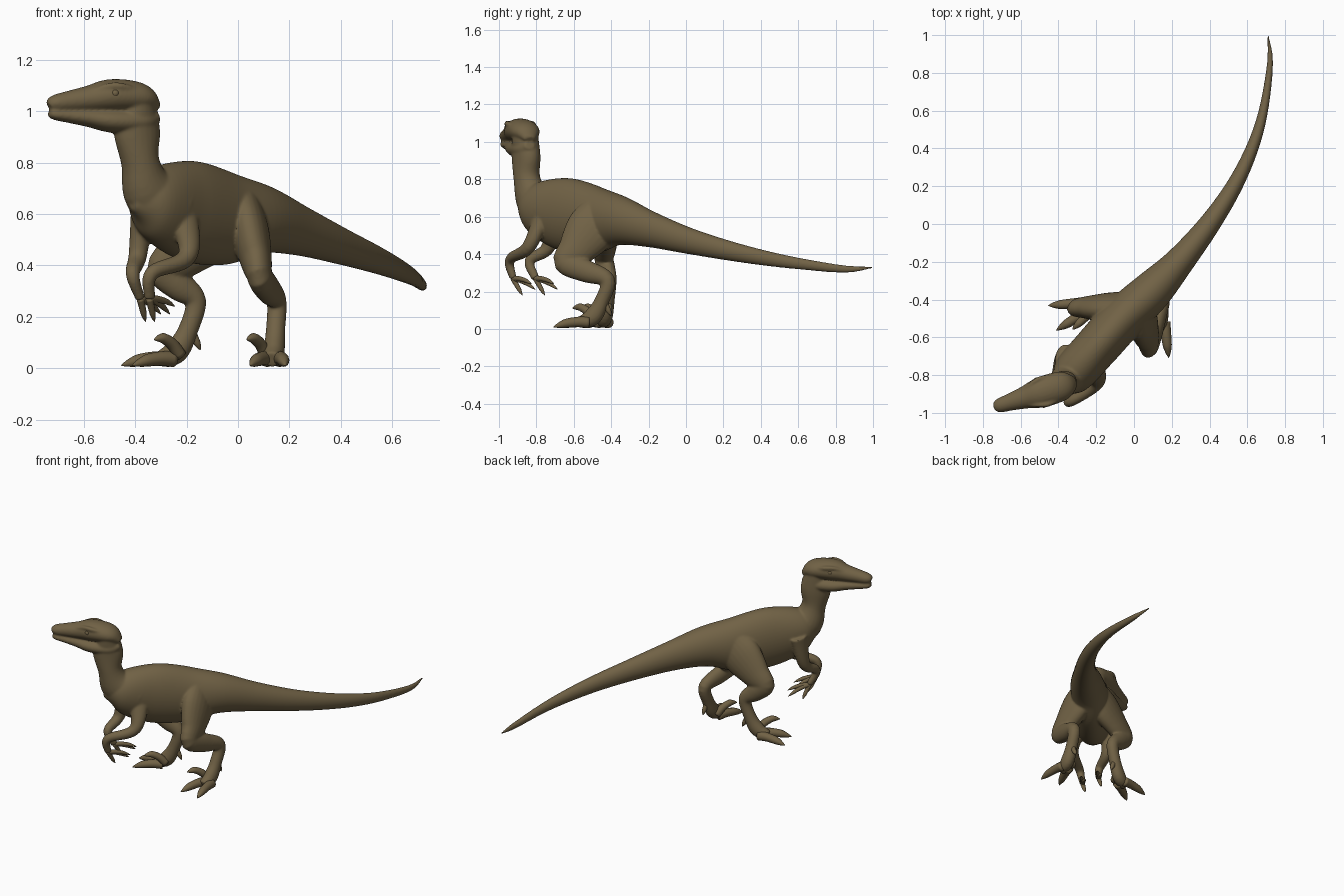
import bpy, bmesh, math
from mathutils import Vector

cube = bpy.data.objects.get("Cube")
if cube:
    bpy.data.objects.remove(cube, do_unlink=True)

# One olive brown hide colour for the whole animal
HIDE = (0.165, 0.122, 0.06, 1)
hide = bpy.data.materials.new("olive_brown_hide")
hide.use_nodes = True
hide.diffuse_color = HIDE
bsdf = hide.node_tree.nodes["Principled BSDF"]
bsdf.inputs["Base Color"].default_value = HIDE
bsdf.inputs["Roughness"].default_value = 0.7


def spline(stations, steps):
    """Catmull-Rom interpolation of station vectors."""
    first, last = stations[0] * 2 - stations[1], stations[-1] * 2 - stations[-2]
    points = [first] + stations + [last]
    result = []
    for a, b, c, d in zip(points, points[1:], points[2:], points[3:]):
        for step in range(steps):
            t = step / steps
            linear = c - a
            square = 2 * a - 5 * b + 4 * c - d
            cubic = 3 * (b - c) + d - a
            result.append(b + (linear * t + square * t ** 2 + cubic * t ** 3) / 2)
    return result + [stations[-1]]


def tube(bm, centres, widths, heights, side, steps=5, sides=24):
    """Skin an elliptical tube along a smooth path; side sets the width direction."""
    stations = [Vector((*centre, width, height))
                for centre, width, height in zip(centres, widths, heights)]
    path = spline(stations, steps)
    middle = [Vector(station[:3]) for station in path]
    rings = []
    for i, station in enumerate(path):
        ahead = middle[min(i + 1, len(path) - 1)]
        behind = middle[max(i - 1, 0)]
        tangent = (ahead - behind).normalized()
        across = Vector(side)
        across = (across - tangent * across.dot(tangent)).normalized()
        up = tangent.cross(across)
        ring = []
        for k in range(sides):
            angle = math.tau * k / sides
            offset = across * station[3] * math.cos(angle) + up * station[4] * math.sin(angle)
            ring.append(bm.verts.new(middle[i] + offset))
        rings.append(ring)
    for ring, following in zip(rings, rings[1:]):
        for k in range(sides):
            n = (k + 1) % sides
            bm.faces.new((ring[k], ring[n], following[n], following[k]))
    bm.faces.new(rings[0])
    bm.faces.new(rings[-1])


def finish(name, bm):
    """Turn the mesh into a smooth object with the hide colour."""
    bmesh.ops.recalc_face_normals(bm, faces=bm.faces)
    for face in bm.faces:
        face.smooth = True
    mesh = bpy.data.meshes.new(name)
    bm.to_mesh(mesh)
    bm.free()
    mesh.materials.append(hide)
    obj = bpy.data.objects.new(name, mesh)
    bpy.context.collection.objects.link(obj)
    return obj


def digit(bm, base, reach, radius, lift):
    """A toe or finger that arches and tapers into a curved claw."""
    along = (0, 0.3, 0.6, 0.75, 0.9, 1)
    taper = (1, 0.9, 0.8, 0.65, 0.35, 0.04)
    centres = []
    for t in along:
        rise = lift * math.sin(math.pi * t)
        centres.append(base + reach * t + Vector((0, 0, rise)))
    radii = [radius * scale for scale in taper]
    tube(bm, centres, radii, radii, (reach.y, -reach.x, 0), 4, 12)


def leg(body, name, hip, knee, hock, heading, inward):
    """A leg fused into the body, with separate toes; inward turns toward the other foot."""
    hip, knee, hock = Vector(hip), Vector(knee), Vector(hock)

    def foot_point(forward, height, turn=0.0):
        angle = heading + turn
        return Vector((hock.x + forward * math.cos(angle), hock.y + forward * math.sin(angle), height))

    centres = [hip, hip.lerp(knee, 0.35), hip.lerp(knee, 0.75), knee, knee.lerp(hock, 0.5), hock,
               foot_point(0.03, 0.15), foot_point(0.08, 0.065), foot_point(0.15, 0.033)]
    depths = (0.12, 0.135, 0.1, 0.067, 0.06, 0.042, 0.039, 0.048, 0.03)
    widths = [0.4 * depth + 0.022 for depth in depths]
    tube(body, centres, widths, depths, (math.sin(heading), -math.cos(heading), 0))

    bm = bmesh.new()
    # Two walking toes
    for turn in (-0.24, 0.24):
        base = foot_point(0.1, 0.035, turn)
        reach = foot_point(0.19, -0.025, turn) - foot_point(0, 0)
        digit(bm, base, reach, 0.031, 0.012)
    # Raised sickle claw and rear dewclaw
    base = foot_point(0.08, 0.05, inward * 0.4)
    digit(bm, base, foot_point(0.14, 0.06, inward * 0.45) - foot_point(0, 0), 0.026, 0.03)
    heel = foot_point(0.02, 0.15)
    digit(bm, heel, foot_point(-0.02, 0.07) - heel, 0.018, 0)
    finish(name, bm)


def arm(body, name, shoulder, elbow, wrist, palm):
    """An arm fused into the body, with three separate clawed fingers."""
    centres = [Vector(p) for p in (shoulder, elbow, wrist, palm)]
    hinge = (centres[1] - centres[0]).cross(centres[2] - centres[1])
    tube(body, centres, (0.045, 0.036, 0.027, 0.018), (0.07, 0.038, 0.028, 0.022), hinge, 8)
    bm = bmesh.new()
    for reach, lift in (((0.1, 0.1, -0.03), 0.01), ((0.08, 0.12, -0.06), 0.01), ((0.02, 0.05, -0.09), 0)):
        digit(bm, centres[-1], Vector(reach), 0.015, lift)
    finish(name, bm)


def head_point(forward, sideways, height):
    """Place a point by its distance along the head and out from its middle."""
    ahead, left = Vector((-0.954, -0.3, 0)), Vector((0.3, -0.954, 0))
    return Vector((-0.36, -0.85, height)) + ahead * forward + left * sideways


body = bmesh.new()

# Torso and tail, from the tail tip to the chest
spine = [(0.71, 1, 0.33), (0.72, 0.85, 0.32), (0.685, 0.6, 0.35), (0.625, 0.4, 0.383), (0.53, 0.2, 0.425),
         (0.4, 0, 0.475), (0.24, -0.2, 0.535), (0.09, -0.36, 0.58), (-0.06, -0.5, 0.585),
         (-0.205, -0.66, 0.615), (-0.34, -0.81, 0.645), (-0.41, -0.88, 0.64)]
depths = (0.006, 0.02, 0.031, 0.042, 0.055, 0.072, 0.098, 0.135, 0.185, 0.194, 0.132, 0.025)
widths = [min(0.8 * depth, 0.118) for depth in depths]
tube(body, spine, widths, depths, (0.72, -0.7, 0), 8, 48)

# Neck, deepening into the throat
throat = [(-0.25, -0.74, 0.62), (-0.345, -0.815, 0.69), (-0.38, -0.85, 0.8), (-0.393, -0.855, 0.92),
          (-0.395, -0.86, 1.03)]
tube(body, throat, (0.1, 0.088, 0.07, 0.07, 0.07), (0.13, 0.11, 0.076, 0.096, 0.07), (0.5, -0.87, 0))

# Skull and lower jaw meet along a level mouth line
MOUTH = 1.003
forward = (-0.05, 0, 0.06, 0.15, 0.23, 0.31, 0.37, 0.393)
crown = (1.03, 1.095, 1.12, 1.124, 1.1, 1.08, 1.063, 1.04)
chin = (0.96, 0.92, 0.912, 0.918, 0.938, 0.954, 0.966, 0.98)
cheek = (0.03, 0.07, 0.082, 0.08, 0.06, 0.046, 0.038, 0.024)
for edge, overlap, fullness in ((crown, -0.006, 1), (chin, 0.006, 0.9)):
    centres = [head_point(f, 0, (z + MOUTH + overlap) / 2) for f, z in zip(forward, edge)]
    heights = [abs(z - MOUTH - overlap) / 2 for z in edge]
    tube(body, centres, [fullness * w for w in cheek], heights, (0.3, -0.954, 0))

# Brow ridges and eyes
for name, side in (("left_eye", 1), ("right_eye", -1)):
    ridge = [head_point(f, side * out, z) for f, out, z in
             ((0.06, 0.065, 1.085), (0.12, 0.071, 1.097), (0.17, 0.06, 1.097), (0.23, 0.04, 1.08))]
    radii = (0.008, 0.014, 0.013, 0.006)
    tube(body, ridge, radii, radii, (0, 0, 1), 4, 12)
    eye = bmesh.new()
    bmesh.ops.create_uvsphere(eye, u_segments=20, v_segments=12, radius=0.017)
    bmesh.ops.translate(eye, verts=eye.verts, vec=head_point(0.145, side * 0.066, 1.07))
    finish(name, eye)

# Legs: the left foot points to the front, the right foot steps out to the side
leg(body, "left_toes", (0.025, -0.44, 0.62), (0.085, -0.64, 0.355), (0.15, -0.42, 0.26),
    math.radians(-97), -1)
leg(body, "right_toes", (-0.03, -0.44, 0.62), (-0.29, -0.44, 0.38), (-0.165, -0.41, 0.26),
    math.radians(198), 1)

# Arms, folded with the hands hanging
arm(body, "left_fingers", (-0.225, -0.755, 0.64), (-0.195, -0.84, 0.44),
    (-0.335, -0.94, 0.37), (-0.345, -0.925, 0.27))
arm(body, "right_fingers", (-0.37, -0.705, 0.64), (-0.39, -0.735, 0.44),
    (-0.41, -0.835, 0.365), (-0.38, -0.805, 0.27))

# Fuse all overlapping parts into one soft skin
skin = finish("body", body)
remesh = skin.modifiers.new("fuse_parts", 'REMESH')
remesh.mode = 'VOXEL'
remesh.voxel_size = 0.006
remesh.use_smooth_shade = True
smooth = skin.modifiers.new("soften_joins", 'SMOOTH')
smooth.factor = 0.5
smooth.iterations = 10
